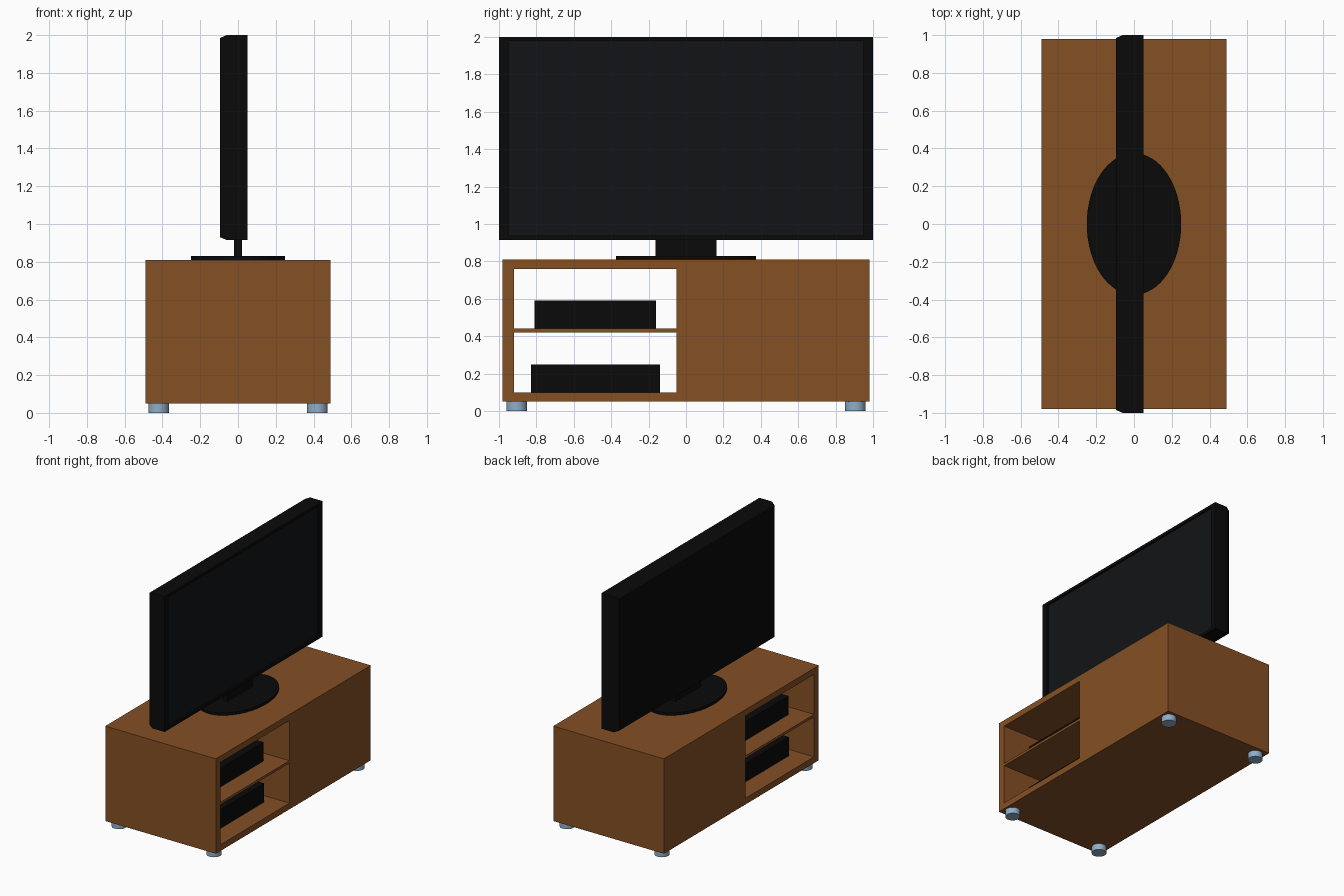
import bpy, bmesh
from mathutils import Vector

if "Cube" in bpy.data.objects:
    bpy.data.objects.remove(bpy.data.objects["Cube"])


def material(name, rgb):
    m = bpy.data.materials.new(name)
    m.diffuse_color = (*rgb, 1)
    m.use_nodes = True
    m.node_tree.nodes["Principled BSDF"].inputs["Base Color"].default_value = m.diffuse_color
    return m


WOOD = material("wood", (0.235, 0.08, 0.018))
BLACK = material("black_plastic", (0.003, 0.003, 0.003))
SCREEN = material("screen_glass", (0.006, 0.007, 0.008))
METAL = material("foot_metal", (0.28, 0.42, 0.58))


def box(name, x, y, z, mat):
    """Box from (min, max) pairs."""
    bm = bmesh.new()
    bmesh.ops.create_cube(bm, size=1)
    for v in bm.verts:
        v.co = Vector(r[0] if c < 0 else r[1] for c, r in zip(v.co, (x, y, z)))
    me = bpy.data.meshes.new(name)
    bm.to_mesh(me)
    bm.free()
    ob = bpy.data.objects.new(name, me)
    bpy.context.collection.objects.link(ob)
    me.materials.append(mat)
    return ob


def disc(name, loc, rx, ry, height, mat, sides):
    bpy.ops.mesh.primitive_cylinder_add(vertices=sides, radius=1, depth=1, location=loc)
    ob = bpy.context.object
    ob.name = name
    ob.scale = (rx, ry, height)
    bpy.ops.object.transform_apply(location=False, rotation=False, scale=True)
    bpy.ops.object.shade_smooth_by_angle()
    ob.data.materials.append(mat)
    return ob


# Cabinet with an opening cut right through one half
cabinet = box("cabinet", (-0.49, 0.49), (-0.98, 0.98), (0.05, 0.81), WOOD)
cutter = box("opening_cutter", (-0.6, 0.6), (-0.92, -0.05), (0.10, 0.76), WOOD)
cut = cabinet.modifiers.new("opening", 'BOOLEAN')
cut.operation = 'DIFFERENCE'
cut.solver = 'EXACT'
cut.object = cutter
bpy.context.view_layer.objects.active = cabinet
bpy.ops.object.modifier_apply(modifier=cut.name)
bpy.data.objects.remove(cutter)

# Shelf and the two media boxes
box("shelf", (-0.49, 0.49), (-0.92, -0.05), (0.42, 0.44), WOOD)
box("upper_media_box", (-0.34, 0.34), (-0.81, -0.16), (0.44, 0.59), BLACK)
box("lower_media_box", (-0.33, 0.33), (-0.83, -0.14), (0.10, 0.25), BLACK)

# Feet
for sx, side in ((-1, "left"), (1, "right")):
    for sy, end in ((-1, "front"), (1, "back")):
        disc(f"{end}_{side}_foot", (sx * 0.42, sy * 0.905, 0.025),
             0.055, 0.055, 0.05, METAL, 32)

# Television stand
disc("stand_base", (0, 0, 0.82), 0.25, 0.375, 0.02, BLACK, 64)
box("stand_neck", (-0.02, 0.02), (-0.163, 0.163), (0.83, 0.93), BLACK)

# Television: tapered back, recessed screen
tv = box("television", (-0.06, 0.05), (-1, 1), (0.915, 2.0), BLACK)
tv.data.materials.append(SCREEN)
bm = bmesh.new()
bm.from_mesh(tv.data)
mid_z = 1.4575


def extrude_to(face, x, half_y, half_z):
    new = bmesh.ops.extrude_discrete_faces(bm, faces=[face])["faces"][0]
    for v in new.verts:
        v.co = (x, half_y if v.co.y > 0 else -half_y,
                mid_z + (half_z if v.co.z > mid_z else -half_z))
    return new


bm.normal_update()
front = next(f for f in bm.faces if f.normal.x > 0.9)
back = next(f for f in bm.faces if f.normal.x < -0.9)
extrude_to(back, -0.095, 0.985, 0.5275)
bezel = extrude_to(front, 0.05, 0.95, 0.52)
extrude_to(bezel, 0.035, 0.95, 0.52).material_index = 1
bm.normal_update()
bm.to_mesh(tv.data)
bm.free()
